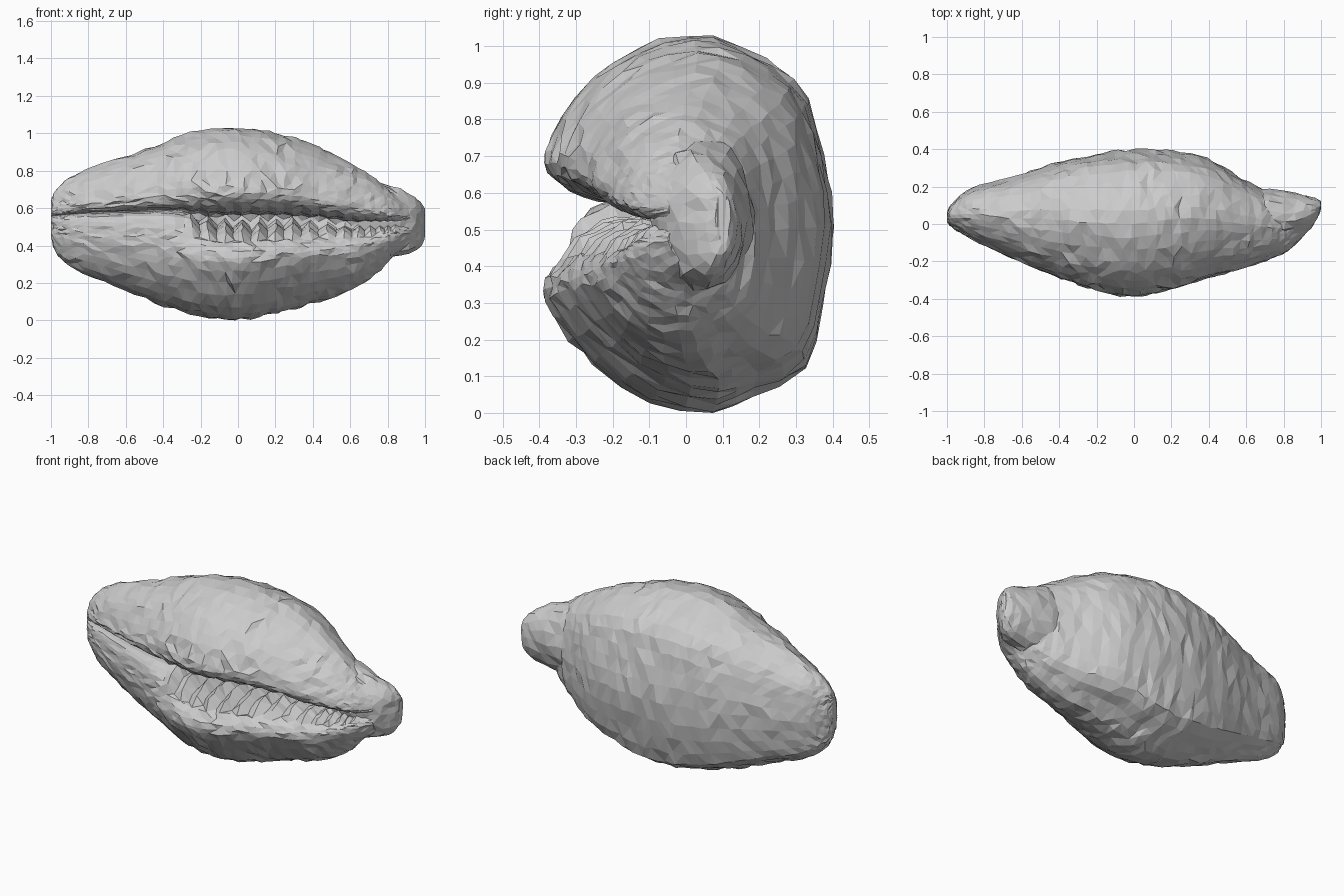
import bpy, bmesh, random, math
from mathutils import Vector

if "Cube" in bpy.data.objects:
    bpy.data.objects.remove(bpy.data.objects["Cube"])

random.seed(4)


def spline(points, t, closed=False):
    """Catmull-Rom point on a list of n-dimensional points, t in 0..1."""
    n = len(points)
    f = t * (n if closed else n - 1)
    i = int(f) if closed else min(int(f), n - 2)
    f -= i
    pick = (lambda k: k % n) if closed else (lambda k: max(0, min(n - 1, k)))
    a, b, c, d = (Vector(points[pick(i + k)]) for k in (-1, 0, 1, 2))
    return 0.5 * (2 * b + (c - a) * f + (2 * a - 5 * b + 4 * c - d) * f ** 2
                  + (3 * b - a - 3 * c + d) * f ** 3)


def loft(name, stations, left, right, rings, sides, jitter, teeth=()):
    """Skin a section (left blending to right) along x.
    Station = x, bottom, top, front, back; teeth = section t-range."""
    bm = bmesh.new()
    loops = []
    for r in range(rings):
        x, z0, z1, y0, y1 = spline(stations, r / (rings - 1))
        mix = max(0, min(1, (x + 0.42) / 0.36))
        mix = mix * mix * (3 - 2 * mix)
        loop = []
        for s in range(sides):
            t = s / sides
            p = spline(left, t, True).lerp(spline(right, t, True), mix)
            u, v = p
            j = jitter * (z1 - z0)
            if teeth and teeth[0] < t < teeth[1]:
                j *= 0.5
                if -0.3 < x < 0.84:
                    k = random.uniform(0.6, 1.3) * (1 if r % 2 else -0.6)
                    v += k * (0.028 if v < 0.53 else -0.008)
            p = Vector((x, (y0 + y1) / 2 + u * (y1 - y0) / 2, z0 + v * (z1 - z0)))
            p += Vector([random.uniform(-1, 1) * w * j for w in (1.8, 1, 1)])
            p.x = max(-1, min(1, p.x))
            p.z = max(0, p.z)
            loop.append(bm.verts.new(p))
        loops.append(loop)
    for a, b in zip(loops, loops[1:]):
        for s in range(sides):
            n = (s + 1) % sides
            bm.faces.new((a[s], a[n], b[n], b[s]))
    bm.faces.new(loops[0])
    bm.faces.new(loops[-1][::-1])
    bmesh.ops.triangulate(bm, faces=bm.faces[:])
    bmesh.ops.recalc_face_normals(bm, faces=bm.faces[:])
    mesh = bpy.data.meshes.new(name)
    bm.to_mesh(mesh)
    bm.free()
    obj = bpy.data.objects.new(name, mesh)
    bpy.context.collection.objects.link(obj)


# Cross-section: shared back hump, then an open slit (right) or closed seam (left)
hump = [(0, 1), (0.4, 0.965), (0.76, 0.87), (0.91, 0.72), (1, 0.53),
        (0.95, 0.3), (0.81, 0.12), (0.45, 0.045), (0.12, 0), (-0.35, 0.045),
        (-0.75, 0.17)]
brow = [(-0.9, 0.76), (-0.7, 0.87), (-0.4, 0.95)]
open_slit = hump + [
    (-0.97, 0.29), (-0.98, 0.35), (-0.86, 0.405), (-0.65, 0.455), (-0.42, 0.48),
    (-0.18, 0.49), (-0.18, 0.545), (-0.5, 0.56), (-0.73, 0.58),
    (-0.91, 0.62), (-0.98, 0.67)] + brow
closed_seam = hump + [
    (-0.93, 0.29), (-0.98, 0.37), (-0.99, 0.44), (-0.96, 0.51), (-0.87, 0.56),
    (-0.6, 0.58), (-0.6, 0.59), (-0.75, 0.6), (-0.87, 0.61),
    (-0.95, 0.635), (-0.98, 0.68)] + brow

# Main shell body: x, bottom, top, front, back
body = [
    (-1.0, 0.45, 0.64, 0.01, 0.06), (-0.97, 0.36, 0.7, -0.02, 0.11),
    (-0.87, 0.27, 0.78, -0.08, 0.19), (-0.65, 0.18, 0.86, -0.185, 0.25),
    (-0.4, 0.08, 0.95, -0.29, 0.33), (-0.2, 0.02, 1.015, -0.36, 0.375),
    (0.0, 0.0, 1.03, -0.39, 0.395), (0.2, 0.04, 1.0, -0.35, 0.39),
    (0.4, 0.09, 0.94, -0.29, 0.345), (0.6, 0.16, 0.84, -0.235, 0.23),
    (0.74, 0.25, 0.755, -0.185, 0.15), (0.83, 0.34, 0.68, -0.14, 0.09),
    (0.92, 0.4, 0.63, -0.05, 0.07)]
loft("shell_body", body, closed_seam, open_slit, 54, 54, 0.008, (0.53, 0.78))

# Spire knob at the right-hand end
circle = [(math.cos(k * math.pi / 6), 0.5 + 0.5 * math.sin(k * math.pi / 6))
          for k in range(12)]
spire = [
    (0.6, 0.34, 0.74, -0.04, 0.17), (0.72, 0.33, 0.75, -0.08, 0.185),
    (0.84, 0.34, 0.715, -0.09, 0.165), (0.93, 0.365, 0.675, -0.04, 0.15),
    (0.98, 0.4, 0.63, 0.03, 0.135), (1.0, 0.46, 0.6, 0.08, 0.12)]
loft("spire", spire, circle, circle, 10, 18, 0.02)
